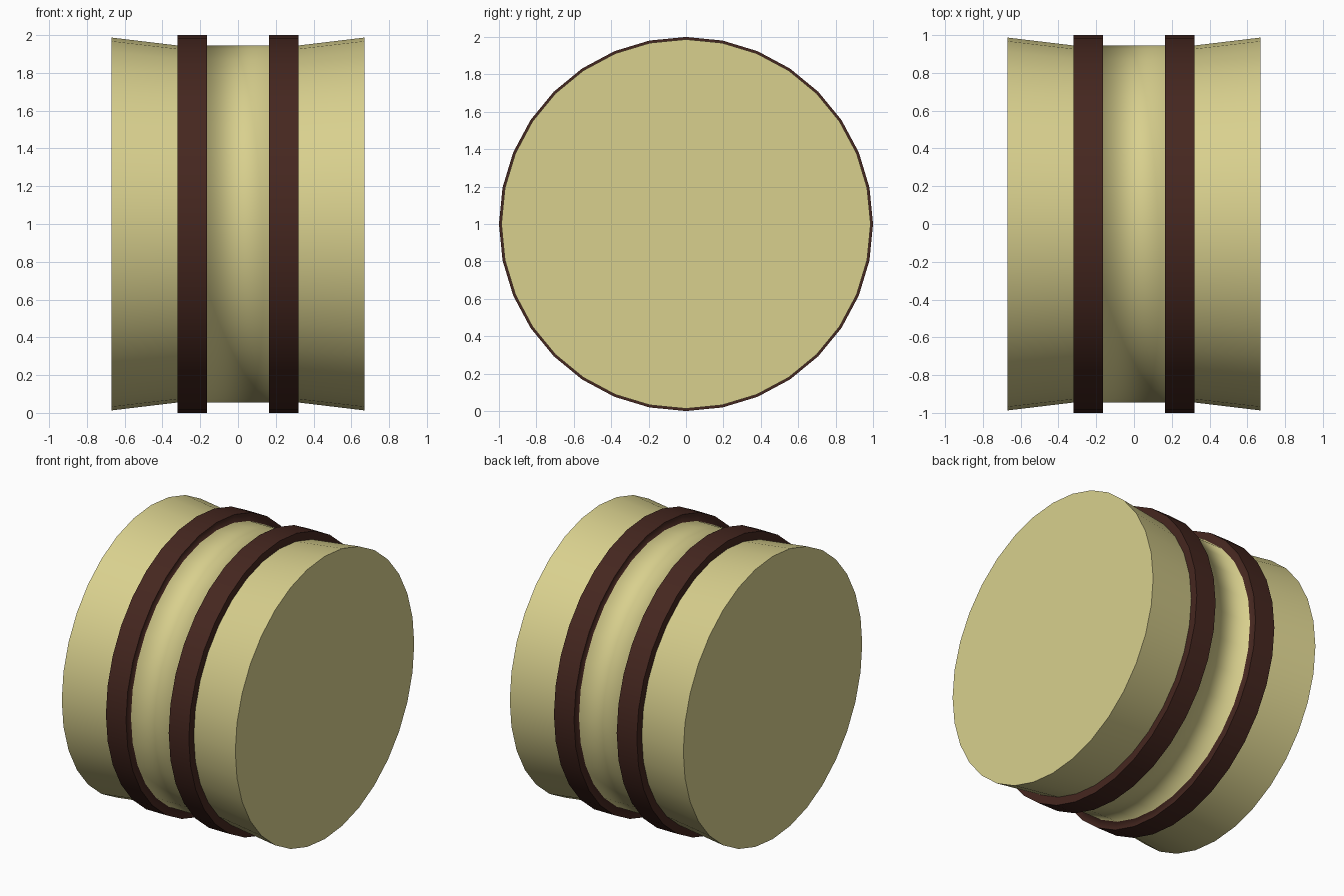
import bpy, bmesh
from math import sin, cos, tau

if "Cube" in bpy.data.objects:
    bpy.data.objects.remove(bpy.data.objects["Cube"])

SIDES = 32


def material(name, rgb):
    m = bpy.data.materials.new(name)
    m.diffuse_color = (*rgb, 1)
    m.use_nodes = True
    m.node_tree.nodes["Principled BSDF"].inputs["Base Color"].default_value = m.diffuse_color
    return m


cream = material("cream", (0.69, 0.63, 0.27))
brown = material("dark_brown", (0.06, 0.02, 0.014))

# Profile along x: (x, radius, material of the strip to the next point, sharp ring)
profile = [
    (-0.67, 0.987, 0, True),    # left drum, flaring out to its end
    (-0.32, 0.945, 1, True),    # left band: wall, rim, wall
    (-0.32, 1.0, 1, True),
    (-0.165, 1.0, 1, True),
    (-0.165, 0.945, 0, False),  # middle groove, shaded softly into the band walls
    (0.165, 0.945, 1, False),   # right band
    (0.165, 1.0, 1, True),
    (0.32, 1.0, 1, True),
    (0.32, 0.945, 0, True),     # right drum
    (0.67, 0.987, 0, True),
]

bm = bmesh.new()
rings = []
for x, r, _, _ in profile:
    rings.append([bm.verts.new((x, r * sin(tau * i / SIDES), 1 + r * cos(tau * i / SIDES)))
                  for i in range(SIDES)])

# Strips between neighbouring rings
for (a, b), point in zip(zip(rings, rings[1:]), profile):
    for i in range(SIDES):
        j = (i + 1) % SIDES
        f = bm.faces.new((a[i], b[i], b[j], a[j]))
        f.material_index = point[2]
        f.smooth = True

# Flat end caps
bm.faces.new(rings[0])
bm.faces.new(rings[-1][::-1])

# Crisp edges at the rims
for ring, point in zip(rings, profile):
    for i in range(SIDES):
        bm.edges.get((ring[i], ring[(i + 1) % SIDES])).smooth = not point[3]

mesh = bpy.data.meshes.new("banded_drum")
bm.to_mesh(mesh)
bm.free()
mesh.materials.append(cream)
mesh.materials.append(brown)
drum = bpy.data.objects.new("banded_drum", mesh)
bpy.context.collection.objects.link(drum)
